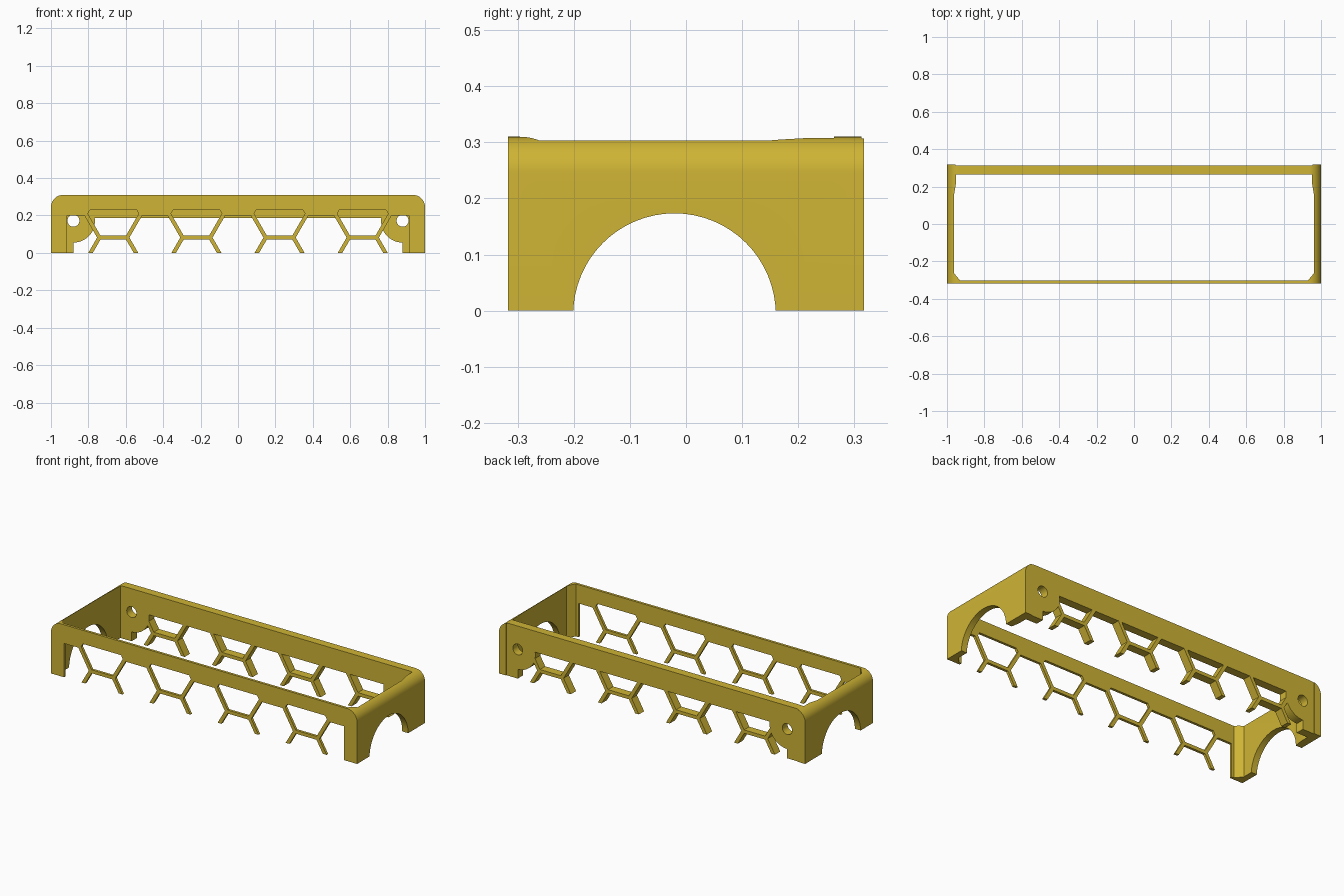
import bpy, bmesh, math

if "Cube" in bpy.data.objects:
    bpy.data.objects.remove(bpy.data.objects["Cube"])

gold = bpy.data.materials.new("gold")
gold.diffuse_color = (0.62, 0.456, 0.035, 1)
gold.use_nodes = True
gold.node_tree.nodes["Principled BSDF"].inputs["Base Color"].default_value = gold.diffuse_color


def prisms(name, polys, axis, lo, hi):
    """Extrude 2D outlines along an axis: y outlines are (x, z), z are (x, y), x are (y, z)."""
    place = {"x": lambda p, d: (d, p[0], p[1]),
             "y": lambda p, d: (p[0], d, p[1]),
             "z": lambda p, d: (p[0], p[1], d)}[axis]
    bm = bmesh.new()
    for poly in polys:
        a = [bm.verts.new(place(p, lo)) for p in poly]
        b = [bm.verts.new(place(p, hi)) for p in poly]
        n = len(poly)
        bm.faces.new(a)
        bm.faces.new(b[::-1])
        for i in range(n):
            bm.faces.new((a[i], b[i], b[(i + 1) % n], a[(i + 1) % n]))
    bmesh.ops.recalc_face_normals(bm, faces=bm.faces)
    me = bpy.data.meshes.new(name)
    bm.to_mesh(me)
    bm.free()
    me.materials.append(gold)
    ob = bpy.data.objects.new(name, me)
    bpy.context.collection.objects.link(ob)
    return ob


def cut(ob, cutter):
    mod = ob.modifiers.new("cut", "BOOLEAN")
    mod.operation, mod.solver, mod.object = "DIFFERENCE", "EXACT", cutter
    bpy.context.view_layer.objects.active = ob
    bpy.ops.object.modifier_apply(modifier=mod.name)
    bpy.data.objects.remove(cutter)


def arc(cx, cy, r, a0, a1, n):
    return [(cx + r * math.cos(math.radians(a0 + (a1 - a0) * i / n)),
             cy + r * math.sin(math.radians(a0 + (a1 - a0) * i / n))) for i in range(n + 1)]


def circle(cx, cy, r, n):
    return arc(cx, cy, r, 0, 360, n)[:-1]


def clip(poly, k, limit, sign):
    """Keep the part of an outline where sign * coordinate k <= sign * limit."""
    out = []
    for p, q in zip(poly, poly[1:] + poly[:1]):
        dp, dq = sign * (p[k] - limit), sign * (q[k] - limit)
        if dp <= 0:
            out.append(p)
        if dp * dq < 0:
            t = dp / (dp - dq)
            out.append((p[0] + t * (q[0] - p[0]), p[1] + t * (q[1] - p[1])))
    return out


def honeycomb(top, side):
    """Hexagonal openings in staggered columns, trimmed to a rectangle."""
    polys = []
    for i in range(-4, 5):
        rows = (0.082,) if i % 2 == 0 else (0.21, -0.046)
        for z in rows:
            h = circle(i * 0.2223, z, 0.136, 6)
            h = clip(clip(clip(h, 1, top, 1), 0, side, 1), 0, -side, -1)
            polys.append(h)
    return polys


# Outer shell with rounded long edges
outline = [(-1, 0), (1, 0)] + arc(0.935, 0.245, 0.065, 0, 90, 12) \
    + arc(-0.935, 0.245, 0.065, 90, 180, 12)
frame = prisms("frame", [outline], "y", -0.317, 0.317)

# Open interior with chamfered front corners and tapered back ends
half = [(0.93, -0.302), (0.963, -0.262), (0.963, 0.15), (0.953, 0.21), (0.953, 0.264)]
cut(frame, prisms("interior", [half + [(-x, y) for x, y in half[::-1]]], "z", -0.1, 0.5))

# Shallow recess on the back face
cut(frame, prisms("back_recess", [[(-0.955, -0.1), (0.955, -0.1), (0.955, 0.5), (-0.955, 0.5)]],
                  "y", 0.313, 0.4))

# Arches through both end walls
cut(frame, prisms("end_arches", [circle(-0.0205, -0.007, 0.1805, 64)], "x", -1.2, 1.2))

# Thin front lattice
cut(frame, prisms("front_openings", honeycomb(0.23, 0.915), "y", -0.4, -0.2))

# Thick back lattice, keeping round bosses for the screw holes
back = prisms("back_openings", honeycomb(0.186, 0.88), "y", 0.22, 0.4)
for s in (-1, 1):
    cut(back, prisms("boss", [circle(s * 0.88, 0.17, 0.115, 48)], "y", 0.1, 0.5))
cut(frame, back)
cut(frame, prisms("screw_holes", [circle(s * 0.88, 0.172, 0.032, 32) for s in (-1, 1)],
                  "y", 0.22, 0.4))

# Smooth rounded surfaces, sharp edges elsewhere
bpy.ops.object.select_all(action="DESELECT")
frame.select_set(True)
bpy.context.view_layer.objects.active = frame
bpy.ops.object.shade_smooth_by_angle(angle=math.radians(25))
